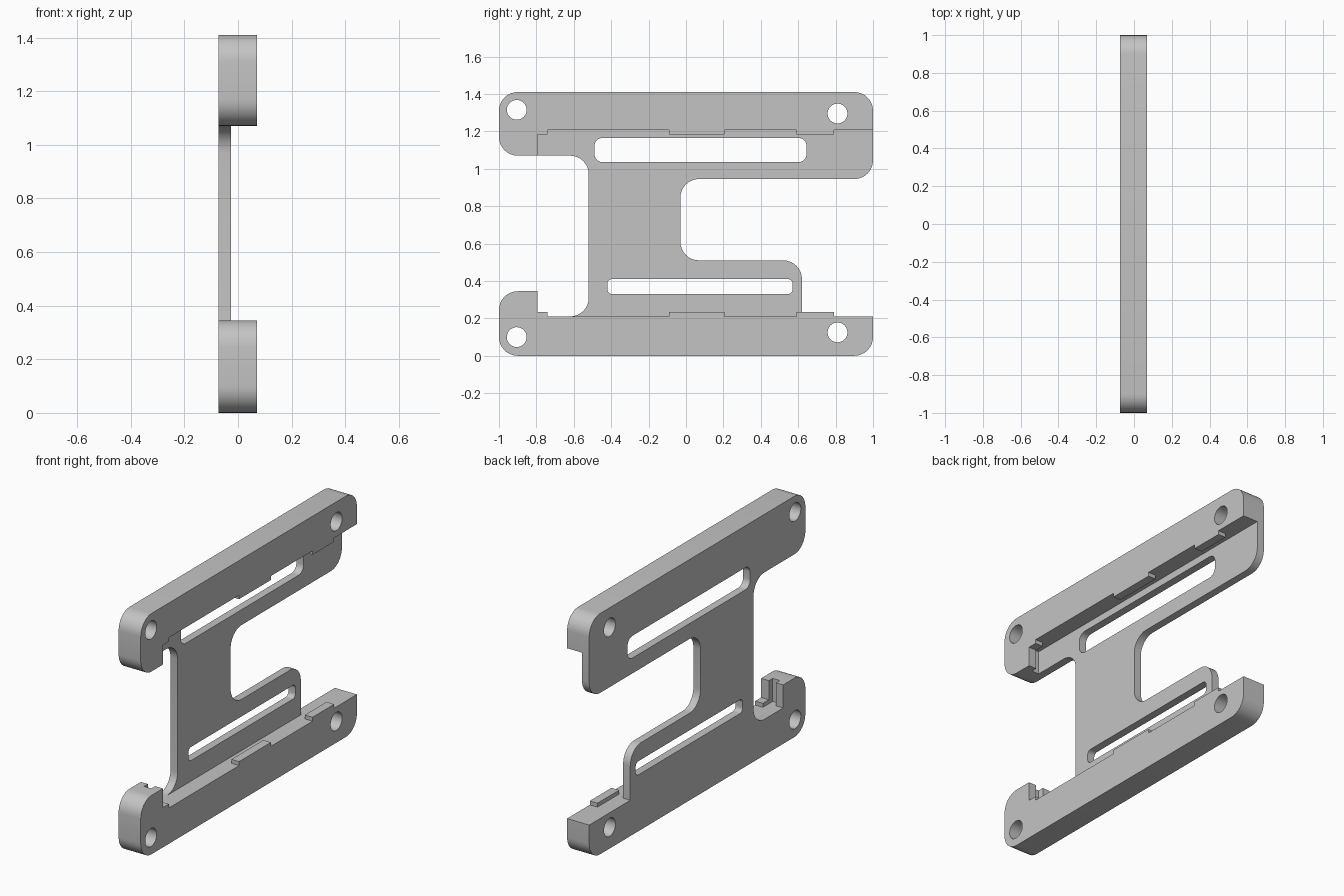
import bpy, bmesh, math
from mathutils import Vector

if "Cube" in bpy.data.objects:
    bpy.data.objects.remove(bpy.data.objects["Cube"])

X_BACK, X_PLATE, X_LIP, X_FRONT = -0.073, -0.027, 0.02, 0.07

grey = bpy.data.materials.new("light_grey")
grey.diffuse_color = (0.55, 0.55, 0.55, 1)
grey.use_nodes = True
grey.node_tree.nodes["Principled BSDF"].inputs["Base Color"].default_value = grey.diffuse_color


def rounded(corners, steps=8):
    """Closed (y, z) outline; each corner is (y, z[, fillet radius])."""
    pts, n = [], len(corners)
    for i, c in enumerate(corners):
        p = Vector(c[:2])
        r = c[2] if len(c) > 2 else 0
        if not r:
            pts.append(p)
            continue
        # all corners are right angles
        a = (Vector(corners[i - 1][:2]) - p).normalized()
        b = (Vector(corners[(i + 1) % n][:2]) - p).normalized()
        centre = p + (a + b) * r
        for k in range(steps + 1):
            t = math.pi / 2 * k / steps
            pts.append(centre - b * r * math.cos(t) - a * r * math.sin(t))
    return pts


def circle(y, z, r=0.053, n=32):
    return [Vector((y + r * math.cos(2 * math.pi * k / n),
                    z + r * math.sin(2 * math.pi * k / n))) for k in range(n)]


def slot(y0, y1, z0, z1, r):
    return rounded([(y0, z0, r), (y1, z0, r), (y1, z1, r), (y0, z1, r)])


def layer(name, x0, x1, loops):
    """Solid slab between x0 and x1; inner loops become holes."""
    cu = bpy.data.curves.new(name, 'CURVE')
    cu.dimensions, cu.fill_mode = '2D', 'BOTH'
    cu.extrude = (x1 - x0) / 2
    for pts in loops:
        sp = cu.splines.new('POLY')
        sp.points.add(len(pts) - 1)
        for q, p in zip(sp.points, pts):
            q.co = (p.x, p.y, 0, 1)
        sp.use_cyclic_u = True
    ob = bpy.data.objects.new(name, cu)
    bpy.context.collection.objects.link(ob)
    bpy.ops.object.select_all(action='DESELECT')
    ob.select_set(True)
    bpy.context.view_layer.objects.active = ob
    bpy.ops.object.convert(target='MESH')
    ob = bpy.context.view_layer.objects.active
    bm = bmesh.new()
    bm.from_mesh(ob.data)
    bmesh.ops.remove_doubles(bm, verts=bm.verts, dist=1e-5)
    for v in bm.verts:   # local (y, z, x) to world (x, y, z)
        v.co = (v.co.z + (x0 + x1) / 2, v.co.x, v.co.y)
    bmesh.ops.recalc_face_normals(bm, faces=bm.faces)
    bm.to_mesh(ob.data)
    bm.free()
    ob.data.materials.clear()
    ob.data.materials.append(grey)
    return ob


R = 0.1
low_holes = [circle(-0.905, 0.10), circle(0.81, 0.125)]
top_holes = [circle(-0.905, 1.315), circle(0.81, 1.295)]

# thin back plate with web, arms and two long slots
plate = rounded([
    (-1, 0, R), (1, 0, R), (1, 0.21), (0.62, 0.21), (0.62, 0.51, R),
    (-0.03, 0.51, R), (-0.03, 0.945, R), (1, 0.945, R), (1, 1.41, R),
    (-1, 1.41, R), (-1, 1.07, R), (-0.52, 1.07, R), (-0.52, 0.21, R),
    (-0.795, 0.21), (-0.795, 0.345), (-1, 0.345, R)])
bracket = layer("bracket", X_BACK, X_PLATE, [
    plate, slot(-0.49, 0.645, 1.035, 1.165, 0.045),
    slot(-0.42, 0.57, 0.33, 0.41, 0.025)] + low_holes + top_holes)


def rail(base, inner, outer, ear, tabs, tip_radius):
    """Rail outline from the outer edge to the inner one, with an ear at -y."""
    d = 1 if inner > outer else -1
    pts = [(-1, outer, R), (1, outer, R), (1, inner)]
    if tabs:
        for y0, y1 in ((0.59, 0.79), (-0.09, 0.205)):
            t = inner + 0.023 * d
            pts += [(y1, inner), (y1, t), (y0, t), (y0, inner)]
        pts += [(-0.74, inner), (-0.74, t), (base, t)]
    else:
        pts.append((base, inner))
    return rounded(pts + [(base, ear), (-1, ear, tip_radius)])


# thick rails: grooved middle layer, then front layer with retaining tabs
parts = []
for name, x0, x1, base, tabs in (("rail_core", X_PLATE, X_LIP, -0.83, False),
                                 ("rail_front", X_LIP, X_FRONT, -0.795, True)):
    parts.append(layer("lower_" + name, x0, x1,
                       [rail(base, 0.21, 0, 0.345, tabs, R)] + low_holes))
    parts.append(layer("upper_" + name, x0, x1,
                       [rail(base, 1.207, 1.41, 1.07, tabs, R)] + top_holes))

# fuse the layers into one solid
for p in parts:
    m = bracket.modifiers.new("fuse", 'BOOLEAN')
    m.operation, m.solver, m.object = 'UNION', 'EXACT', p
    bpy.ops.object.select_all(action='DESELECT')
    bracket.select_set(True)
    bpy.context.view_layer.objects.active = bracket
    bpy.ops.object.modifier_apply(modifier=m.name)
    bpy.data.objects.remove(p)

# merge flat regions and smooth the fillets
bm = bmesh.new()
bm.from_mesh(bracket.data)
bmesh.ops.remove_doubles(bm, verts=bm.verts, dist=1e-5)
bmesh.ops.dissolve_limit(bm, angle_limit=0.01, verts=bm.verts, edges=bm.edges)
bm.to_mesh(bracket.data)
bm.free()
bpy.ops.object.shade_smooth_by_angle(angle=math.radians(30))
